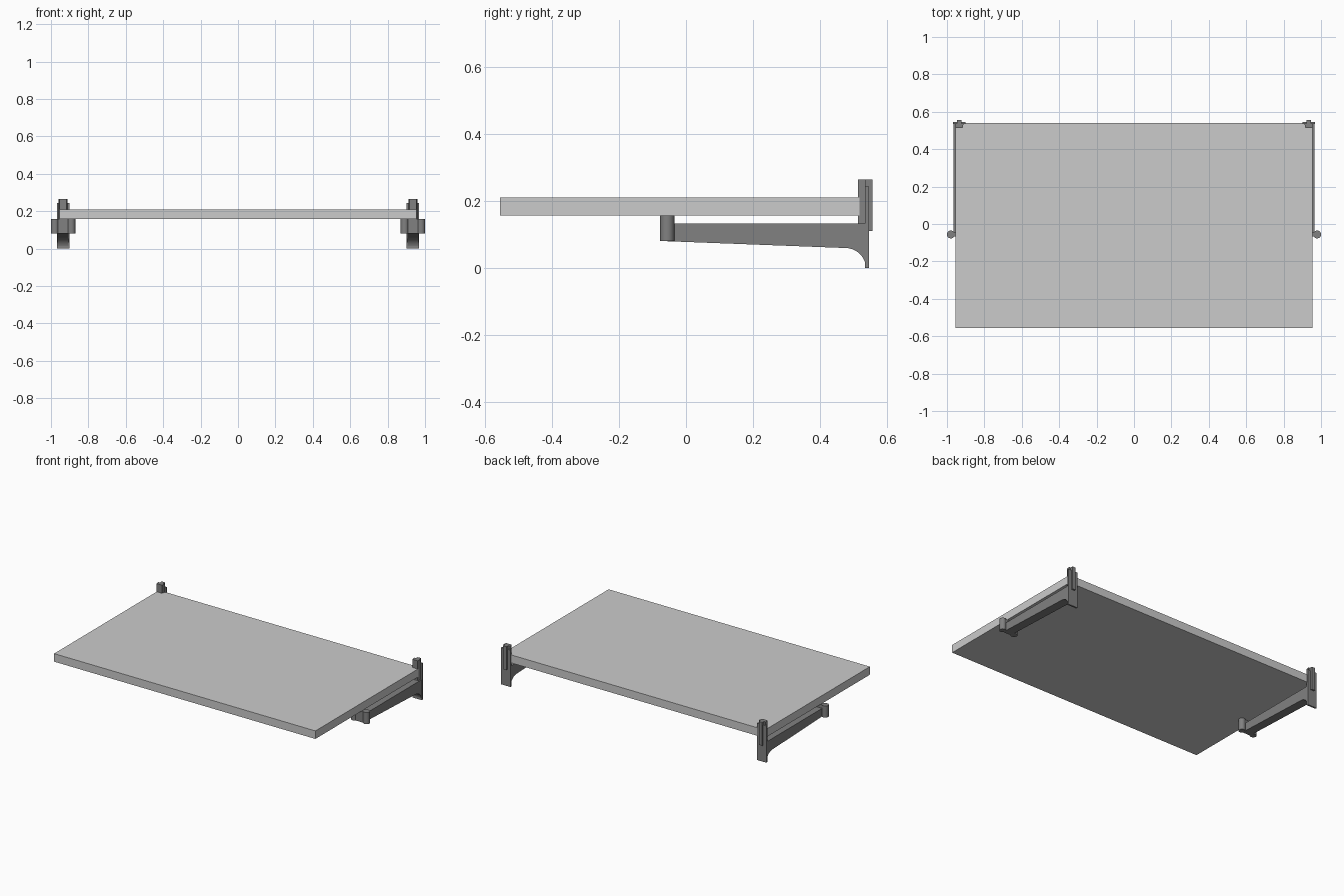
import bpy, bmesh, math

if "Cube" in bpy.data.objects:
    bpy.data.objects.remove(bpy.data.objects["Cube"])

grey = bpy.data.materials.new("dark_grey")
grey.diffuse_color = (0.22, 0.22, 0.22, 1)
grey.use_nodes = True
grey.node_tree.nodes["Principled BSDF"].inputs["Base Color"].default_value = grey.diffuse_color


def finish(bm, name, dark=True):
    bmesh.ops.recalc_face_normals(bm, faces=bm.faces)
    me = bpy.data.meshes.new(name)
    bm.to_mesh(me)
    bm.free()
    ob = bpy.data.objects.new(name, me)
    bpy.context.collection.objects.link(ob)
    if dark:
        me.materials.append(grey)
    return ob


def prism(name, pts, to3d, depth, dark=True):
    """Extrude a 2D outline; to3d places its points, depth is the offset vector."""
    bm = bmesh.new()
    face = bm.faces.new([bm.verts.new(to3d(a, b)) for a, b in pts])
    ext = bmesh.ops.extrude_face_region(bm, geom=[face])
    verts = [g for g in ext["geom"] if isinstance(g, bmesh.types.BMVert)]
    bmesh.ops.translate(bm, verts=verts, vec=depth)
    return finish(bm, name, dark)


def box(name, x0, x1, y0, y1, z0, z1, dark=True):
    return prism(name, [(x0, y0), (x1, y0), (x1, y1), (x0, y1)],
                 lambda a, b: (a, b, z0), (0, 0, z1 - z0), dark)


def peg(name, x, y, r, z0, z1):
    pts = [(x + r * math.cos(i * math.tau / 32), y + r * math.sin(i * math.tau / 32))
           for i in range(32)]
    return smooth(prism(name, pts, lambda a, b: (a, b, z0), (0, 0, z1 - z0)))


def smooth(ob):
    bpy.ops.object.select_all(action='DESELECT')
    bpy.context.view_layer.objects.active = ob
    ob.select_set(True)
    bpy.ops.object.shade_smooth_by_angle(angle=math.radians(30))
    return ob


# Shelf board
box("shelf_board", -0.955, 0.955, -0.556, 0.54, 0.157, 0.21, dark=False)

# Arm side profile: tapering underside with a quarter-round foot at the wall
arm = [(-0.055, 0.133), (-0.055, 0.08), (0.47, 0.06)]
arm += [(0.475 + 0.062 * math.sin(t), 0.06 * math.cos(t))
        for t in [i * math.pi / 20 for i in range(1, 11)]]
arm += [(0.54, 0.0), (0.54, 0.133)]

for side, s in (("left", -1), ("right", 1)):
    cx = 0.935 * s
    smooth(prism(side + "_arm", arm, lambda a, b: (cx - 0.03, a, b), (0.06, 0, 0)))
    # Wall plate with rail behind and clip post in front
    box(side + "_wall_plate", cx - 0.034, cx + 0.034, 0.535, 0.546, 0, 0.243)
    box(side + "_rear_rail", cx - 0.012, cx + 0.012, 0.535, 0.557, 0.11, 0.264)
    prism(side + "_clip_post",
          [(cx - 0.019, 0.514), (cx + 0.019, 0.514), (cx + 0.024, 0.538), (cx - 0.024, 0.538)],
          lambda a, b: (a, b, 0.125), (0, 0, 0.139))
    # Crossbar joining two round pegs under the board
    box(side + "_crossbar", cx - 0.044, cx + 0.044, -0.068, -0.043, 0.08, 0.157)
    for where, d in (("outer", 1), ("inner", -1)):
        peg(f"{side}_{where}_peg", cx + s * d * 0.044, -0.056, 0.021, 0.08, 0.157)
